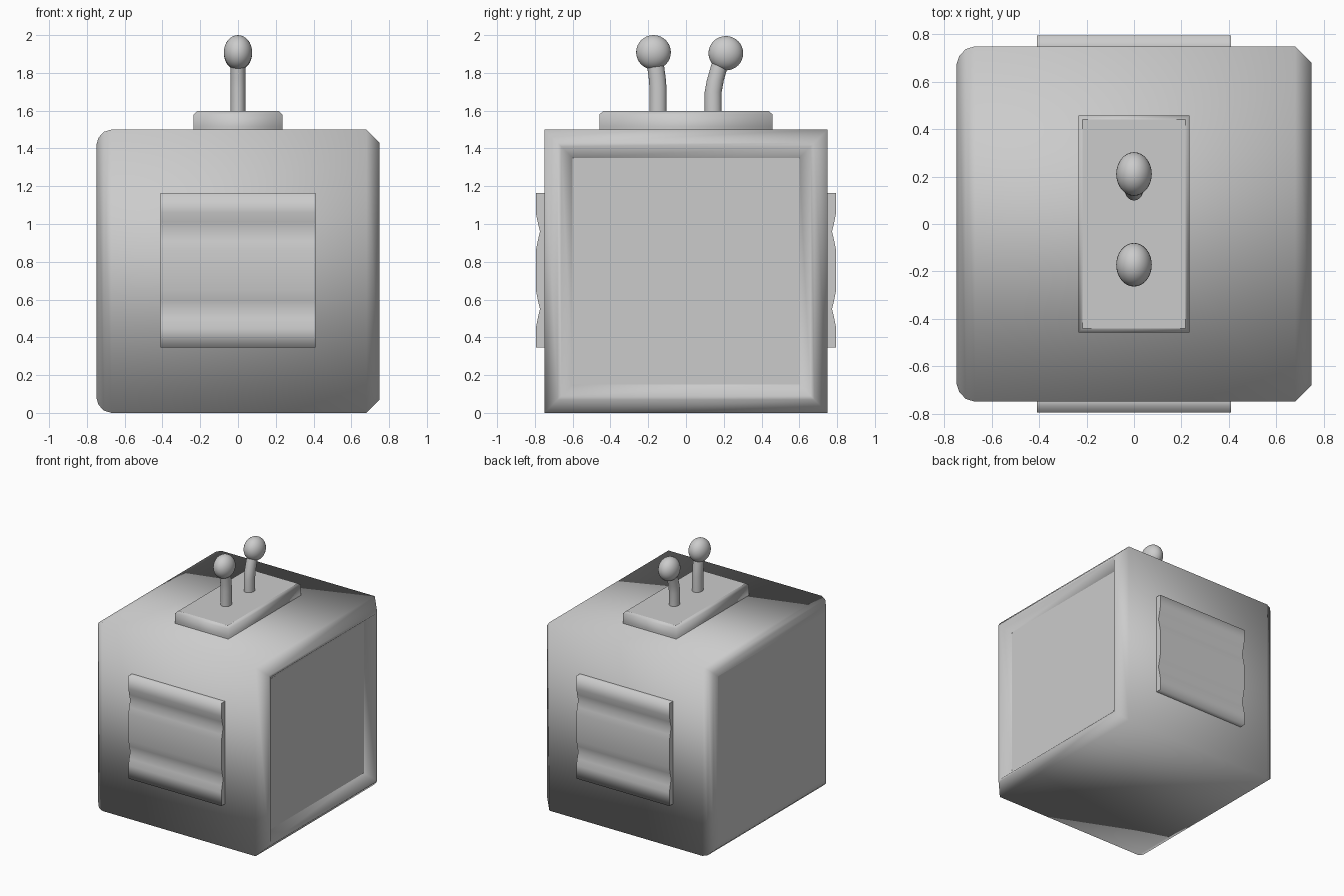
import bpy, bmesh, math
from mathutils import Vector

if "Cube" in bpy.data.objects:
    bpy.data.objects.remove(bpy.data.objects["Cube"])


def loft(name, rings):
    """Skin a list of equal-length point rings; smooth sides, flat end caps."""
    bm = bmesh.new()
    vs = [[bm.verts.new(p) for p in ring] for ring in rings]
    n = len(vs[0])
    for a, b in zip(vs, vs[1:]):
        for i in range(n):
            j = (i + 1) % n
            bm.faces.new((a[i], a[j], b[j], b[i])).smooth = True
    bm.faces.new(vs[0][::-1])
    bm.faces.new(vs[-1])
    bmesh.ops.recalc_face_normals(bm, faces=bm.faces[:])
    mesh = bpy.data.meshes.new(name)
    bm.to_mesh(mesh)
    bm.free()
    obj = bpy.data.objects.new(name, mesh)
    bpy.context.collection.objects.link(obj)
    return obj


CORNERS = ((-1, -1), (1, -1), (1, 1), (-1, 1))

# Cube body: rounded left end, chamfered right end with a recessed panel
profile = [(-0.75, 0.67), (-0.738, 0.708), (-0.71, 0.738), (-0.67, 0.75),
           (0.68, 0.75), (0.75, 0.68), (0.75, 0.66), (0.69, 0.60)]
loft("body", [[(x, s * cy, 0.75 + s * cz) for cy, cz in CORNERS]
              for x, s in profile])

# Grooved panels on the front and back
groove = [(0.70, 0.345), (0.795, 0.345), (0.795, 0.45), (0.785, 0.50),
          (0.773, 0.55), (0.785, 0.60), (0.795, 0.65), (0.795, 0.86),
          (0.785, 0.91), (0.773, 0.96), (0.785, 1.01), (0.795, 1.06),
          (0.795, 1.163), (0.70, 1.163)]
for name, side in (("front_panel", -1), ("back_panel", 1)):
    loft(name, [[(x, side * y, z) for y, z in groove] for x in (-0.41, 0.41)])

# Lever base plate on top
plate = [(1.49, 0), (1.515, 0), (1.58, 0), (1.597, 0.018)]
loft("lever_plate", [[(cx * (0.235 - i), cy * (0.458 - i), z) for cx, cy in CORNERS]
                     for z, i in plate])


# Levers: bent stick plus an oval knob
def lever(name, path, knob_y, knob_z):
    angles = [math.tau * i / 20 for i in range(20)]
    loft(name + "_stick", [[(0.039 * math.cos(a), y + 0.045 * math.sin(a), z)
                            for a in angles] for y, z in path])
    bpy.ops.mesh.primitive_uv_sphere_add(segments=32, ring_count=16, radius=1,
                                         location=(0, knob_y, knob_z))
    knob = bpy.context.object
    knob.name = name + "_knob"
    knob.scale = Vector((0.075, 0.092, 0.091))
    bpy.ops.object.shade_smooth()


lever("front_lever", [(-0.148, 1.58), (-0.148, 1.72), (-0.152, 1.77),
                      (-0.16, 1.83), (-0.168, 1.89)], -0.172, 1.909)
lever("back_lever", [(0.144, 1.58), (0.144, 1.70), (0.155, 1.76),
                     (0.175, 1.83), (0.194, 1.89)], 0.211, 1.904)
